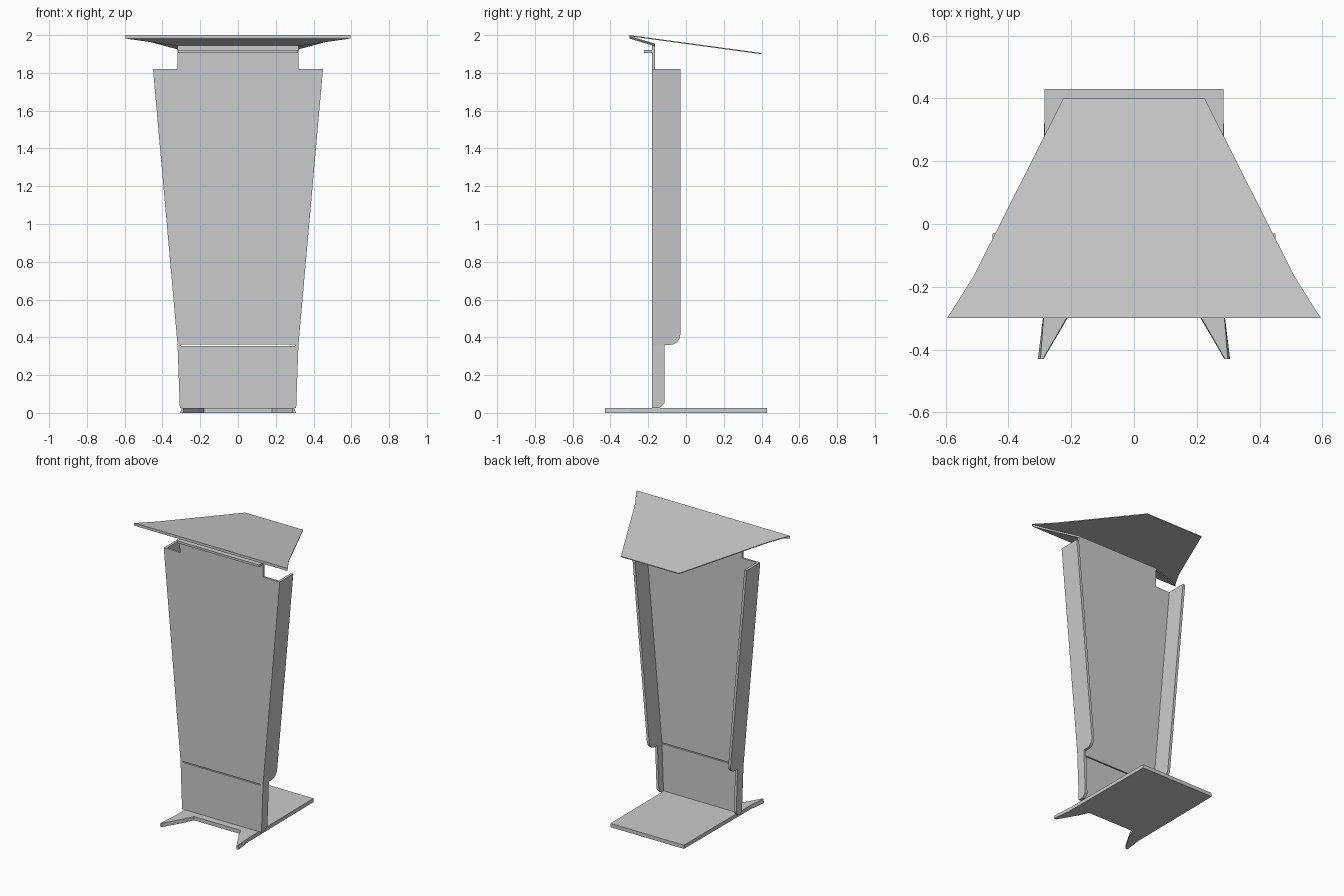
import bpy, bmesh, math

if "Cube" in bpy.data.objects:
    bpy.data.objects.remove(bpy.data.objects["Cube"])


def prism(name, side_a, side_b):
    """Solid between two matching 3D outlines."""
    bm = bmesh.new()
    a = [bm.verts.new(p) for p in side_a]
    b = [bm.verts.new(p) for p in side_b]
    bm.faces.new(a)
    bm.faces.new(b[::-1])
    n = len(a)
    for i in range(n):
        j = (i + 1) % n
        bm.faces.new((a[j], a[i], b[i], b[j]))
    bmesh.ops.recalc_face_normals(bm, faces=bm.faces)
    mesh = bpy.data.meshes.new(name)
    bm.to_mesh(mesh)
    bm.free()
    obj = bpy.data.objects.new(name, mesh)
    bpy.context.collection.objects.link(obj)
    return obj


def mirrored(half):
    """Close a right-hand half outline across x = 0."""
    return half + [(-x, z) for x, z in reversed(half)]


def panel(name, half, y0, y1):
    pts = mirrored(half)
    return prism(name, [(x, y0, z) for x, z in pts], [(x, y1, z) for x, z in pts])


def flanges(name, profile, edge, t):
    """Pair of side returns following the sloping panel edge."""
    for s, side in ((-1, "left"), (1, "right")):
        prism(f"{name}_{side}",
              [(s * edge(z), y, z) for y, z in profile],
              [(s * (edge(z) - t), y, z) for y, z in profile])


FRONT, BACK, T = -0.18, -0.165, 0.018


def upper_edge(z):
    return 0.32 + (z - 0.36) * 0.13 / 1.46


def lower_edge(z):
    return 0.308 + (z - 0.025) * 0.012 / 0.335


# Foot plate with two pointed front prongs
top_half = [(0.285, 0.43), (0.288, -0.3), (0.298, -0.43), (0.290, -0.43), (0.215, -0.3), (0.18, -0.23)]
low_half = [(0.285, 0.43), (0.290, -0.3), (0.306, -0.43), (0.288, -0.43), (0.212, -0.3), (0.18, -0.23)]
prism("foot_plate",
      [(x, y, 0.0) for x, y in mirrored(low_half)],
      [(x, y, 0.026) for x, y in mirrored(top_half)])

# Lower column: front panel and shallow returns with a chamfered foot
panel("lower_front_panel", [(lower_edge(0.025), 0.025), (lower_edge(0.354), 0.354)], FRONT, BACK)
flanges("lower_return",
        [(FRONT, 0.025), (-0.14, 0.025), (-0.115, 0.05), (-0.115, 0.36), (FRONT, 0.36)],
        lower_edge, T)

# Upper column: tapering front panel with a narrower neck
panel("upper_front_panel",
      [(0.32, 0.361), (0.45, 1.82), (0.32, 1.82), (0.32, 1.945)], FRONT, BACK)
r = 0.055
corner = [(-0.03 - r + r * math.sin(a), 0.36 + r - r * math.cos(a))
          for a in (math.pi / 2 * i / 6 for i in range(7))]
flanges("upper_return", [(FRONT, 0.36)] + corner + [(-0.03, 1.82), (FRONT, 1.82)],
        upper_edge, T)

# Small ledge across the neck
panel("neck_ledge", [(0.318, 1.905), (0.318, 1.92)], -0.222, FRONT)


# Sloping reading board
def board_z(y):
    return 2.0 - (y + 0.3) * 0.095 / 0.7


board = mirrored([(0.595, -0.3), (0.51, -0.165), (0.225, 0.4)])
prism("reading_board",
      [(x, y, board_z(y)) for x, y in board],
      [(x, y, board_z(y) - 0.006) for x, y in board])

# Folded flap from the board's front edge back to the neck
flap = [(0.595, -0.3, 1.995), (0.32, -0.165, 1.955)]
flap += [(-x, y, z) for x, y, z in reversed(flap)]
prism("board_flap", flap, [(x, y, z - 0.013) for x, y, z in flap])
